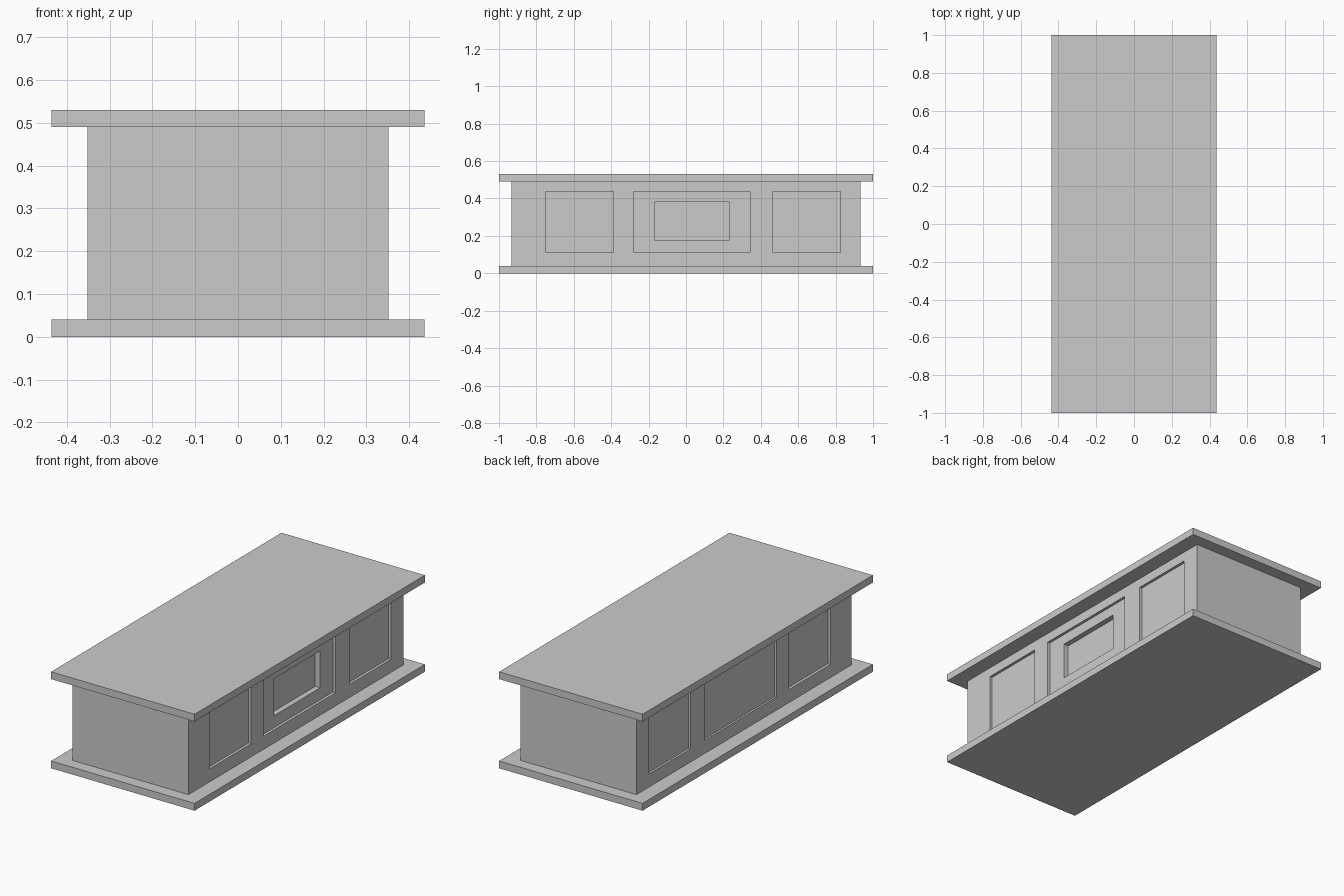
import bpy

if "Cube" in bpy.data.objects:
    bpy.data.objects.remove(bpy.data.objects["Cube"])

# single stone colour
stone = bpy.data.materials.new("light_grey_stone")
stone.diffuse_color = (0.6, 0.6, 0.6, 1)
stone.use_nodes = True
stone.node_tree.nodes["Principled BSDF"].inputs["Base Color"].default_value = stone.diffuse_color


def box(name, x0, x1, y0, y1, z0, z1):
    bpy.ops.mesh.primitive_cube_add(
        size=1, location=((x0 + x1) / 2, (y0 + y1) / 2, (z0 + z1) / 2))
    ob = bpy.context.object
    ob.name = name
    ob.scale = (x1 - x0, y1 - y0, z1 - z0)
    bpy.ops.object.transform_apply(location=True, rotation=False, scale=True)
    ob.data.materials.append(stone)
    return ob


# base and top slabs, and the body between them
HX = 0.352
box("base_slab", -0.436, 0.436, -1, 1, 0, 0.04)
box("top_slab", -0.436, 0.436, -1, 1, 0.49, 0.53)
body = box("body", -HX, HX, -0.933, 0.933, 0.04, 0.49)


def recess(name, side, y0, y1, z0, z1, depth):
    """Cut a rectangular recess into the right (+1) or left (-1) side."""
    a, b = sorted((side * (HX - depth), side * (HX + 0.05)))
    cutter = box(name, a, b, y0, y1, z0, z1)
    cutter.hide_render = True
    cutter.hide_set(True)
    mod = body.modifiers.new(name, 'BOOLEAN')
    mod.operation = 'DIFFERENCE'
    mod.solver = 'EXACT'
    mod.object = cutter


# three shallow panels along each long side
PANELS = ((-0.752, -0.388), (-0.282, 0.343), (0.465, 0.826))
DEPTHS = {1: (0.015, 0.015, 0.015), -1: (0.016, 0.011, 0.012)}
for side, label in ((1, "right"), (-1, "left")):
    for i, (y0, y1) in enumerate(PANELS):
        recess(f"{label}_panel_cutter_{i}", side, y0, y1, 0.112, 0.438,
               DEPTHS[side][i])

# deeper niche inside the right middle panel
recess("niche_cutter", 1, -0.169, 0.232, 0.178, 0.381, 0.045)
